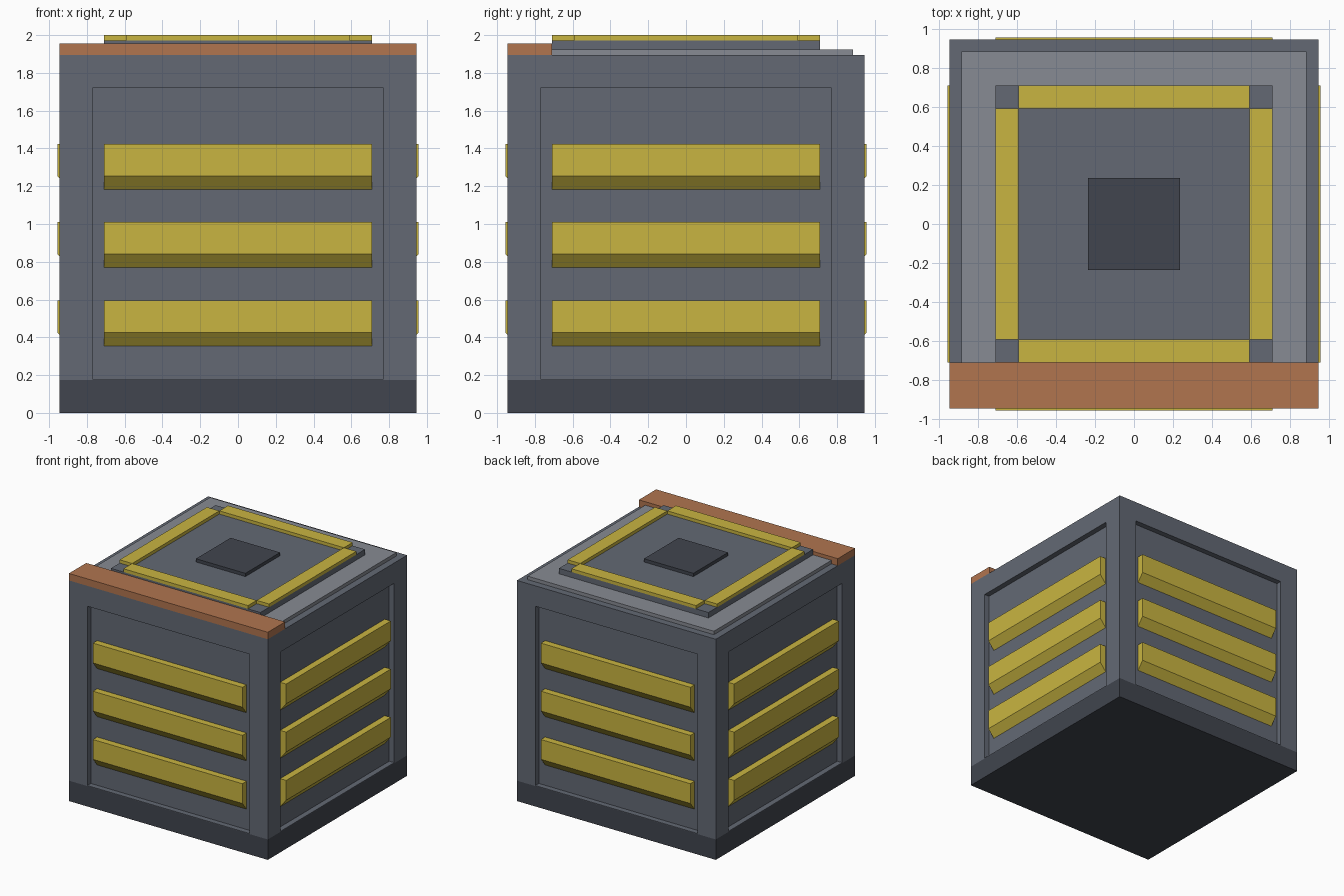
import bpy
import bmesh
import math
from mathutils import Matrix

if "Cube" in bpy.data.objects:
    bpy.data.objects.remove(bpy.data.objects["Cube"])


def material(name, rgb):
    lin = [((c / 255 + 0.055) / 1.055) ** 2.4 for c in rgb]
    m = bpy.data.materials.new(name)
    m.diffuse_color = (*lin, 1.0)
    m.use_nodes = True
    m.node_tree.nodes["Principled BSDF"].inputs["Base Color"].default_value = m.diffuse_color
    return m


STEEL = material("steel_grey", (99, 105, 116))
DARK = material("dark_grey", (65, 69, 78))
LIGHT = material("light_grey", (135, 139, 147))
GOLD = material("mustard_yellow", (201, 181, 65))
RUST = material("rust_orange", (177, 117, 79))


def add_mesh(name, bm, mat):
    bmesh.ops.recalc_face_normals(bm, faces=bm.faces)
    me = bpy.data.meshes.new(name)
    bm.to_mesh(me)
    bm.free()
    me.materials.append(mat)
    ob = bpy.data.objects.new(name, me)
    bpy.context.collection.objects.link(ob)
    return ob


def box(name, mat, x, y, z):
    """Box from (min, max) ranges on each axis."""
    bm = bmesh.new()
    bmesh.ops.create_cube(bm, size=1)
    for v in bm.verts:
        v.co = [r[0] if c < 0 else r[1] for c, r in zip(v.co, (x, y, z))]
    return add_mesh(name, bm, mat)


def sym(r):
    return (-r, r)


HALF = 0.945      # half width of the crate
PANEL = 0.898     # distance of the recessed panels
OPEN = 0.77       # half width of the recess opening
LID = 0.71        # half width of lid and slats
TRIM = 0.592      # inner edge of lid trim

# Base, recessed core and frame
box("base", DARK, sym(HALF), sym(HALF), (0, 0.175))
box("sill", STEEL, sym(HALF), sym(HALF), (0.175, 0.18))
box("panel_core", STEEL, sym(PANEL), sym(PANEL), (0.18, 1.72))
box("top_frame", STEEL, sym(HALF), sym(HALF), (1.72, 1.895))
for sx in (-1, 1):
    for sy in (-1, 1):
        box("corner_post", STEEL, sorted((sx * OPEN, sx * HALF)),
            sorted((sy * OPEN, sy * HALF)), (0.18, 1.72))

# Slats with a sloped underside, three on each side
profile = [(PANEL, 0.0), (0.955, 0.07), (0.955, 0.24), (PANEL, 0.24)]
for side in range(4):
    for z0 in (0.355, 0.77, 1.183):
        bm = bmesh.new()
        face = bm.faces.new([bm.verts.new((-LID, -d, z0 + h)) for d, h in profile])
        ext = bmesh.ops.extrude_face_region(bm, geom=[face])
        moved = [g for g in ext["geom"] if isinstance(g, bmesh.types.BMVert)]
        bmesh.ops.translate(bm, verts=moved, vec=(2 * LID, 0, 0))
        bm.transform(Matrix.Rotation(side * math.pi / 2, 4, "Z"))
        add_mesh("slat", bm, GOLD)

# Lid layers
box("lid_plate", LIGHT, sym(0.885), (-LID, 0.885), (1.895, 1.925))
box("lid", STEEL, sym(LID), sym(LID), (1.925, 1.972))
box("lid_center", DARK, sym(0.235), sym(0.235), (1.972, 2.0))
box("front_bar", RUST, sym(HALF), (-HALF, -LID), (1.895, 1.955))

# Lid trim, leaving the corners open
for s in (-1, 1):
    edge = sorted((s * TRIM, s * LID))
    box("lid_trim_x", GOLD, sym(TRIM), edge, (1.972, 2.0))
    box("lid_trim_y", GOLD, edge, sym(TRIM), (1.972, 2.0))
